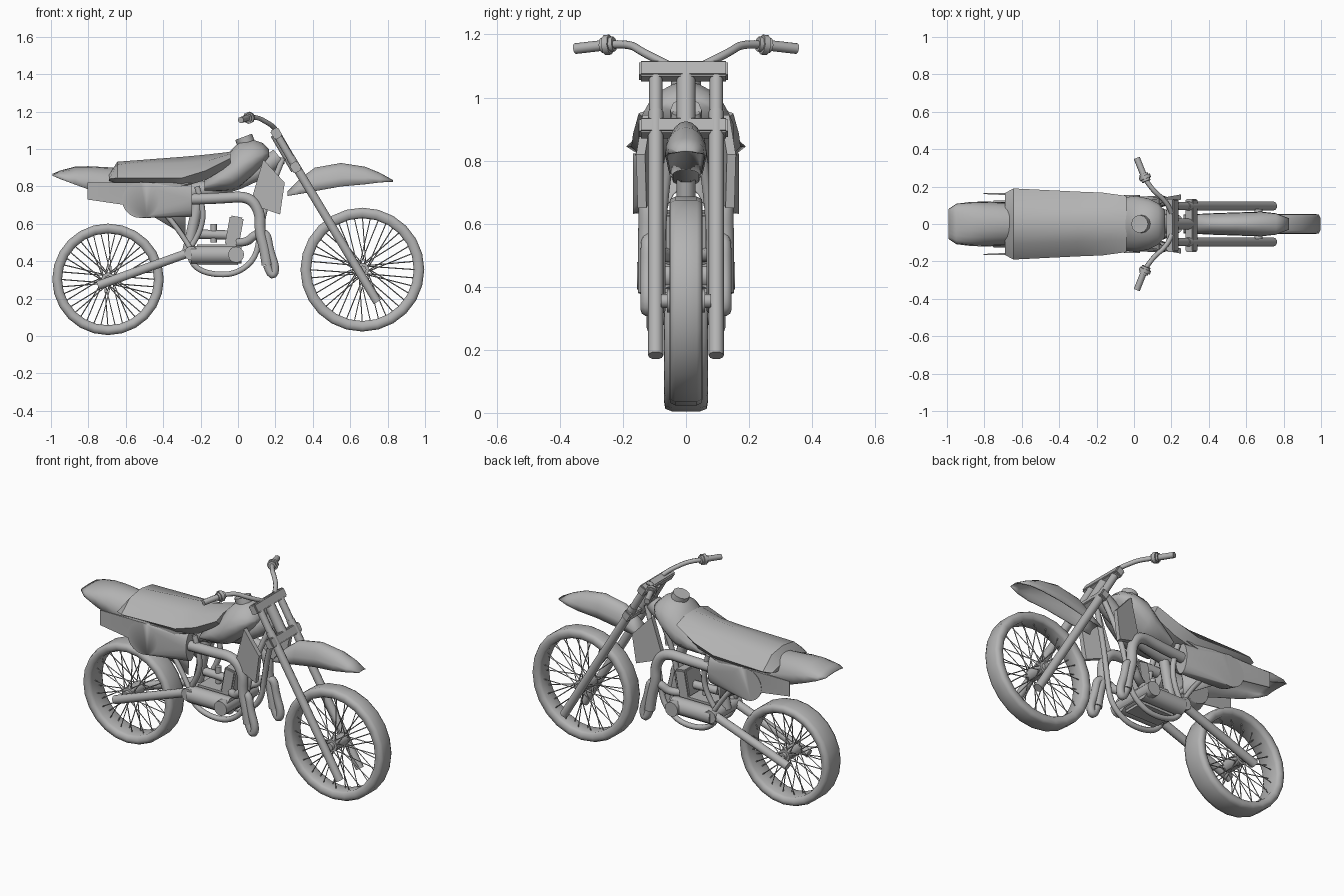
import bpy, bmesh, math
from mathutils import Matrix

cube = bpy.data.objects.get("Cube")
if cube:
    bpy.data.objects.remove(cube)

grey = bpy.data.materials.new("plain_grey")
grey.use_nodes = True
colour = (0.45, 0.45, 0.45, 1)
grey.diffuse_color = colour
grey.node_tree.nodes["Principled BSDF"].inputs["Base Color"].default_value = colour


def finish(name, mesh, angle=40):
    obj = bpy.data.objects.new(name, mesh)
    bpy.context.collection.objects.link(obj)
    mesh.materials.clear()
    mesh.materials.append(grey)
    bpy.ops.object.select_all(action='DESELECT')
    obj.select_set(True)
    bpy.context.view_layer.objects.active = obj
    bpy.ops.object.shade_smooth_by_angle(angle=math.radians(angle))
    return obj


def from_bm(name, bm, angle=40):
    bmesh.ops.recalc_face_normals(bm, faces=bm.faces)
    mesh = bpy.data.meshes.new(name)
    bm.to_mesh(mesh)
    bm.free()
    return finish(name, mesh, angle)


def tubes(name, paths, r, sides=2, curved=False):
    """Round rods along one or more paths."""
    curve = bpy.data.curves.new(name, 'CURVE')
    curve.dimensions = '3D'
    curve.bevel_depth = r
    curve.bevel_resolution = sides
    curve.use_fill_caps = True
    for path in paths:
        sp = curve.splines.new('NURBS' if curved else 'POLY')
        sp.points.add(len(path) - 1)
        for p, co in zip(sp.points, path):
            p.co = (*co, 1)
        if curved:
            sp.order_u = 3
            sp.use_endpoint_u = True
            sp.resolution_u = 4
    temp = bpy.data.objects.new(name, curve)
    bpy.context.collection.objects.link(temp)
    bpy.context.view_layer.update()
    mesh = bpy.data.meshes.new_from_object(
        temp.evaluated_get(bpy.context.evaluated_depsgraph_get()))
    bpy.data.objects.remove(temp)
    return finish(name, mesh, 50)


def loft(name, rings, closed=True, angle=40):
    bm = bmesh.new()
    rows = [[bm.verts.new(p) for p in ring] for ring in rings]
    n = len(rows[0])
    for a, b in zip(rows, rows[1:]):
        for i in range(n if closed else n - 1):
            j = (i + 1) % n
            bm.faces.new((a[i], a[j], b[j], b[i]))
    if closed:
        bm.faces.new(rows[0])
        bm.faces.new(rows[-1])
    return from_bm(name, bm, angle)


def hull(name, pts, angle=40):
    bm = bmesh.new()
    for p in pts:
        bm.verts.new(p)
    out = bmesh.ops.convex_hull(bm, input=bm.verts)
    unused = [g for g in out["geom_interior"] if isinstance(g, bmesh.types.BMVert)]
    bmesh.ops.delete(bm, geom=unused, context='VERTS')
    return from_bm(name, bm, angle)


def box(name, centre, size, tilt=0, bevel=0.006):
    bm = bmesh.new()
    m = Matrix.Translation(centre) @ Matrix.Rotation(tilt, 4, 'Y') @ Matrix.Diagonal((*size, 1))
    bmesh.ops.create_cube(bm, size=1, matrix=m)
    bmesh.ops.bevel(bm, geom=bm.edges[:], offset=bevel, segments=2, affect='EDGES')
    return from_bm(name, bm)


def lathe(name, profile, cx, cz, segs=24):
    """Ring of (radius, y) points turned around a wheel axle."""
    bm = bmesh.new()
    rows = []
    for k in range(segs):
        a = 2 * math.pi * k / segs
        rows.append([bm.verts.new((cx + r * math.cos(a), y, cz + r * math.sin(a)))
                     for r, y in profile])
    n = len(profile)
    for k in range(segs):
        a, b = rows[k], rows[(k + 1) % segs]
        for i in range(n):
            j = (i + 1) % n
            bm.faces.new((a[i], a[j], b[j], b[i]))
    return from_bm(name, bm, 75)


def both(path):
    """A path and its mirror image across the centre plane."""
    return [[(x, s * y, z) for x, y, z in path] for s in (-1, 1)]


# Wheels: tyre, hub and crossed spokes
def wheel(label, cx, cz, R, t, w):
    half = [(R - t, -.7), (R - .85 * t, -.92), (R - .5 * t, -1), (R - .15 * t, -.95), (R, -.65)]
    prof = [(r, y * w) for r, y in half] + [(r, -y * w) for r, y in reversed(half)]
    lathe(label + "_tyre", prof, cx, cz)
    tubes(label + "_hub", [[(cx, -.06, cz), (cx, .06, cz)]], .037, 2)
    tubes(label + "_hub_caps", [[(cx, -.08, cz), (cx, .08, cz)]], .022, 2)
    spokes = []
    count = 40
    for k in range(count):
        a = 2 * math.pi * k / count
        b = a + (.6 if k % 4 < 2 else -.6)
        y = .05 if k % 2 else -.05
        spokes.append([(cx + .032 * math.cos(b), y, cz + .032 * math.sin(b)),
                       (cx + (R - t + .01) * math.cos(a), y * .25, cz + (R - t + .01) * math.sin(a))])
    tubes(label + "_spokes", spokes, .003, 0)


wheel("front_wheel", .665, .355, .331, .056, .053)
wheel("rear_wheel", -.695, .303, .298, .052, .069)
tubes("rear_axle", [[(-.7, -.1, .295), (-.7, .1, .295)]], .016, 2)

# Front fork, clamps and steering stem
fork_tilt = math.atan2(.535, -.89)
tubes("fork_legs", both([(.28, .096, .955), (.745, .096, .182)]), .024, 3)
tubes("fork_upper_tubes", both([(.2, .096, 1.09), (.3, .096, .92)]), .021, 3)
for label, x, z in (("upper", .205, 1.083), ("lower", .308, .903)):
    box(label + "_fork_clamp", (x, -.008, z), (.048, .282, .055), fork_tilt)
tubes("steering_stem", [[(.2, 0, 1.08), (.31, 0, .89)]], .03, 3)

# Handlebar with collars and grips
bar = [(.2, .06, 1.105), (.19, .09, 1.12), (.15, .14, 1.145), (.1, .18, 1.172), (.06, .24, 1.168)]
tubes("handlebar", both(bar), .013, 2, True)
tubes("grips", both([(.06, .24, 1.168), (.015, .352, 1.155)]), .017, 2)
tubes("grip_inner_collars", both([(.066, .228, 1.17), (.05, .268, 1.165)]), .024, 2)
tubes("grip_collars", both([(.062, .24, 1.168), (.055, .258, 1.166)]), .032, 2)


# Mudguards as thin arched shells
def mudguard(name, stations, power):
    rings = []
    for x, top, low, w in stations:
        arch = [math.pi * k / 10 for k in range(11)]
        rings.append([(x, w * math.cos(a), low + (top - low) * max(0, math.sin(a)) ** power)
                      for a in arch])
    obj = loft(name, rings, False, 60)
    mod = obj.modifiers.new("thickness", 'SOLIDIFY')
    mod.thickness = .006


mudguard("front_mudguard", [(.265, .775, .75, .05), (.33, .84, .76, .053), (.41, .9, .775, .057),
                            (.55, .925, .8, .062), (.68, .905, .812, .066), (.76, .872, .822, .057),
                            (.83, .833, .826, .03)], .85)
mudguard("rear_mudguard", [(-.992, .867, .858, .08), (-.95, .885, .84, .108), (-.87, .906, .81, .118),
                           (-.8, .908, .785, .12), (-.65, .9, .735, .116), (-.52, .87, .68, .105),
                           (-.28, .72, .535, .075)], .7)

# Seat with faceted side panels
seat_rings = []
for x, top, edge, mid, w, low in ((-.69, .862, .86, .84, .165, .83), (-.645, .932, .916, .845, .19, .815),
                                  (-.3, .958, .926, .845, .173, .797), (-.17, .97, .935, .885, .168, .835),
                                  (-.04, .985, .975, .95, .15, .915)):
    half = [(.55 * w, edge), (w, mid), (.75 * w, low)]
    seat_rings.append([(x, 0, top)] + [(x, y, z) for y, z in half]
                      + [(x, -y, z) for y, z in reversed(half)])
loft("seat", seat_rings, True, 35)

# Fuel tank, wider low down, and filler cap
tank_rings = []
for x, top, low, w in ((-.18, .84, .775, .11), (-.1, .93, .772, .13), (-.03, 1.0, .775, .145),
                       (.01, 1.04, .795, .15), (.08, 1.05, .855, .135), (.13, 1.033, .91, .11),
                       (.165, 1.0, .955, .07)):
    ring = []
    for k in range(16):
        c, s = math.cos(k * math.pi / 8), math.sin(k * math.pi / 8)
        ring.append((x, w * c * (1 - .22 * s), (top + low) / 2 + (top - low) / 2 * s))
    tank_rings.append(ring)
loft("fuel_tank", tank_rings, True, 60)
tubes("filler_cap", [[(.045, 0, 1.025), (.03, 0, 1.065)]], .048, 4)

for s, label in ((-1, "right"), (1, "left")):
    # Radiator shroud flaring outward to the front
    shroud = [(.135, .945), (.25, .82), (.225, .65), (.065, .705), (.12, .86)]
    hull(label + "_radiator_shroud", [(x, s * (y + .18 * (x - .15)), z)
                                      for x, z in shroud for y in (.112, .14)])
    # Tail plate
    plate = [(-.805, .82), (-.25, .82), (-.6, .7), (-.66, .73), (-.805, .73)]
    hull(label + "_tail_plate", [(x, s * (y - .1 * max(0, x + .5)), z)
                                 for x, z in plate + [(-.5, .82)] for y in (.16, .165)])
    # Silencer sweeping inward from a flat outer end
    angles = [2 * math.pi * k / 20 for k in range(20)]
    cap = [(-.52 + .1 * math.cos(a), s * .168, .727 + .096 * math.sin(a)) for a in angles]
    front = [(-.245, s * (.1 + .045 * math.cos(a)), .728 + .09 * math.sin(a)) for a in angles]
    back = [(-.5 + .1 * math.cos(a), s * .1, .727 + .085 * math.sin(a)) for a in angles]
    hull(label + "_silencer", cap + front + back, 40)
    # Engine side casing
    tubes(label + "_engine_casing", [[(-.25, s * .09, .435), (.02, s * .09, .435)]], .05, 3)

# Frame cradle, upper rails and shock struts
cradle = [(.24, .03, .95), (.17, .06, .78), (.12, .08, .58), (.1, .08, .42), (0, .08, .335), (-.12, .08, .325),
          (-.23, .08, .36), (-.27, .08, .45), (-.2, .09, .56), (-.18, .1, .68), (-.22, .1, .8)]
tubes("frame_cradle", both(cradle), .016, 2, True)
tubes("spine", [[(-.35, 0, .76), (0, 0, .78), (.22, 0, .96)]], .05, 3, True)
tubes("rear_struts", both([(-.45, .08, .72), (-.33, .09, .6), (-.25, .1, .46)]), .014, 2, True)
tubes("rear_shock", [[(-.2, 0, .78), (-.27, 0, .45)]], .03, 3)

# Swingarm with pivot
tubes("swingarm", both([(-.25, .1, .45), (-.75, .1, .27)]), .025, 3)
tubes("swingarm_pivot", [[(-.25, -.13, .443), (-.25, .13, .443)]], .038, 3)

# Engine, cylinder and carburettor
box("crankcase", (-.11, 0, .435), (.26, .17, .11), 0, .02)
box("engine_cylinder", (-.02, 0, .56), (.075, .14, .16), .18, .008)
tubes("crank_covers", [[(-.01, -.155, .435), (-.01, .155, .435)]], .043, 4)
tubes("carburettor", [[(-.22, 0, .545), (-.05, 0, .54)]], .025, 2)
tubes("carburettor_bowl", [[(-.13, 0, .5), (-.13, 0, .6)]], .017, 2)

# Exhaust: header loops down, turns under and rises into the upper run
header = [(0, .06, .5), (.05, .09, .5), (.09, .11, .545), (.155, .12, .555), (.168, .122, .46),
          (.205, .122, .36), (.18, .122, .31), (.155, .122, .38)]
upper_run = [(.155, .122, .38), (.145, .122, .46), (.115, .122, .56), (.12, .12, .66), (.06, .118, .75),
             (-.1, .11, .735), (-.3, .1, .73)]
tubes("exhaust_headers", both(header), .023, 3, True)
tubes("exhaust_upper_runs", both(upper_run), .03, 3, True)
